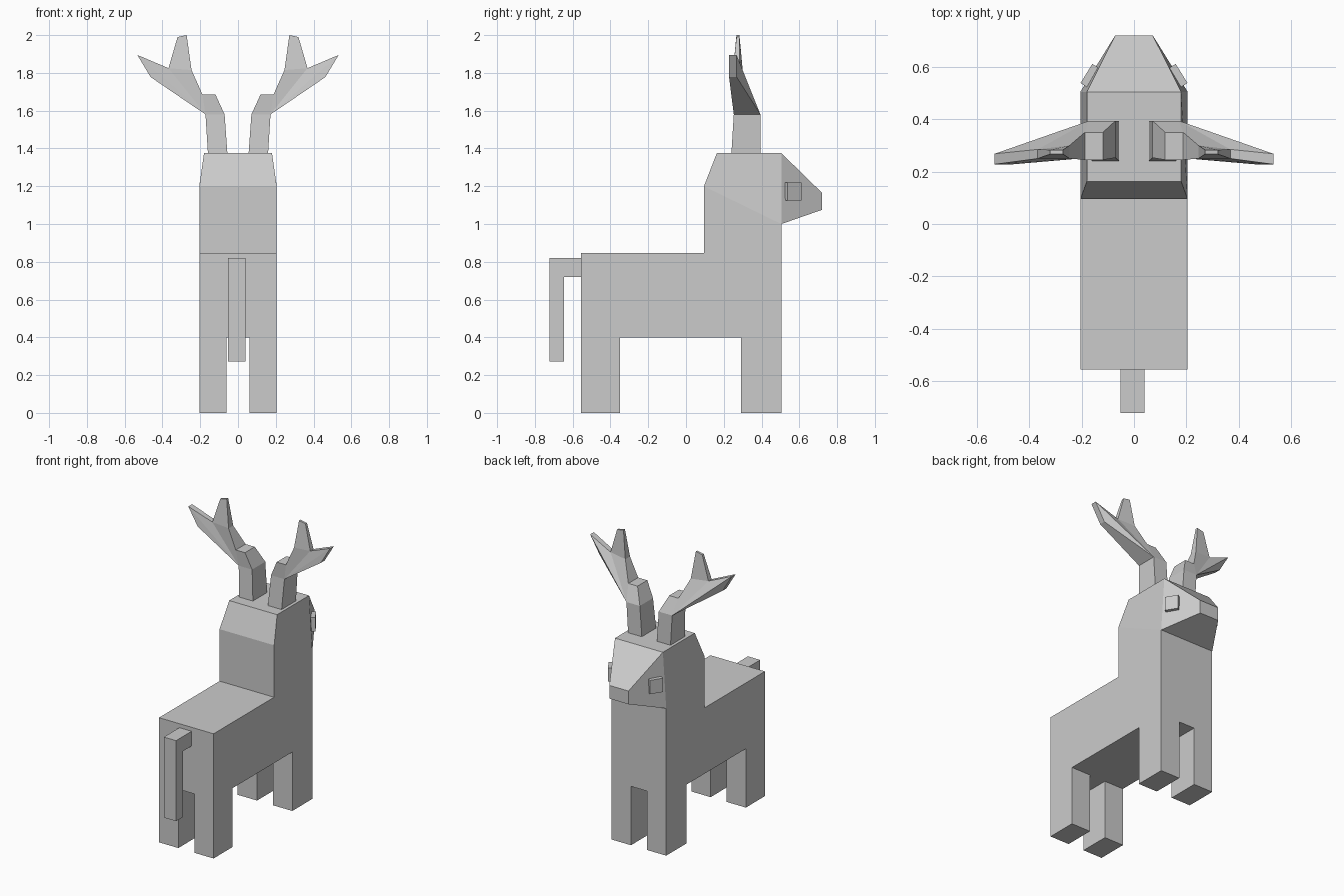
import bpy, bmesh
from mathutils import Matrix, Vector

if "Cube" in bpy.data.objects:
    bpy.data.objects.remove(bpy.data.objects["Cube"])


def finish(name, bm):
    bmesh.ops.recalc_face_normals(bm, faces=bm.faces[:])
    mesh = bpy.data.meshes.new(name)
    bm.to_mesh(mesh)
    bm.free()
    obj = bpy.data.objects.new(name, mesh)
    bpy.context.collection.objects.link(obj)
    return obj


def slab(pairs, cells):
    """Solid between two matching outlines; cells split each flat side."""
    bm = bmesh.new()
    a = [bm.verts.new(p) for p, q in pairs]
    b = [bm.verts.new(q) for p, q in pairs]
    for cell in cells:
        bm.faces.new([a[i] for i in cell])
        bm.faces.new([b[i] for i in reversed(cell)])
    n = len(pairs)
    for i in range(n):
        j = (i + 1) % n
        bm.faces.new((a[i], b[i], b[j], a[j]))
    return bm


# Body, neck and head: side outline as (y, z, half width)
W = 0.205
outline = [(-0.555, 0.4, W), (0.505, 0.4, W), (0.505, 1.0, W),
           (0.72, 1.075, 0.072), (0.72, 1.165, 0.072),
           (0.505, 1.375, 0.18), (0.163, 1.375, 0.18),
           (0.095, 1.2, W), (0.095, 0.847, W), (-0.555, 0.847, W)]
bm = slab([((-w, y, z), (w, y, z)) for y, z, w in outline],
          [(0, 1, 8, 9), (1, 2, 7, 8), (2, 5, 6, 7), (2, 3, 4, 5)])


def belly():
    return [f for f in bm.faces if all(abs(v.co.z - 0.4) < 1e-4 for v in f.verts)]


# Legs: cut the belly into a grid and pull the four corners down
for co, no in [((0, -0.35, 0), (0, 1, 0)), ((0, 0.29, 0), (0, 1, 0)),
               ((-0.06, 0, 0), (1, 0, 0)), ((0.06, 0, 0), (1, 0, 0))]:
    faces = belly()
    geom = set(faces)
    for f in faces:
        geom.update(f.edges)
        geom.update(f.verts)
    bmesh.ops.bisect_plane(bm, geom=list(geom), plane_co=co, plane_no=no)
corners = []
for f in belly():
    c = f.calc_center_median()
    if abs(c.x) > 0.07 and (c.y < -0.36 or c.y > 0.3):
        corners.append(f)
ext = bmesh.ops.extrude_face_region(bm, geom=corners)
for v in ext["geom"]:
    if isinstance(v, bmesh.types.BMVert):
        v.co.z = 0
finish("body", bm)

# Tail: bent L profile
tail = [(-0.555, 0.82), (-0.722, 0.82), (-0.722, 0.273),
        (-0.645, 0.273), (-0.645, 0.72), (-0.555, 0.72)]
finish("tail", slab([((-0.052, y, z), (0.04, y, z)) for y, z in tail],
                    [(0, 1, 4, 5), (1, 2, 3, 4)]))

# Antler outline as (x, z, front y, back y)
antler = [(0.056, 1.37, 0.24, 0.394), (0.159, 1.37, 0.24, 0.394),
          (0.172, 1.58, 0.253, 0.394), (0.463, 1.778, 0.228, 0.268),
          (0.533, 1.895, 0.228, 0.268), (0.368, 1.825, 0.25, 0.285),
          (0.32, 1.99, 0.267, 0.283), (0.272, 2.0, 0.267, 0.283),
          (0.246, 1.815, 0.25, 0.3), (0.188, 1.685, 0.245, 0.35),
          (0.119, 1.685, 0.245, 0.35), (0.071, 1.58, 0.253, 0.394)]
antler_cells = [(0, 1, 2, 11), (11, 2, 9, 10), (2, 3, 4), (2, 4, 5),
                (2, 5, 8, 9), (5, 6, 7, 8)]

for s, side in ((-1, "left"), (1, "right")):
    finish(side + "_antler",
           slab([((s * x, f, z), (s * x, b, z)) for x, z, f, b in antler], antler_cells))
    # Eye: thin block lying on the slanted cheek
    bm = bmesh.new()
    along = Vector((-0.53 * s, 0.85, 0))
    out = Vector((0.85 * s, 0.53, 0))
    rot = Matrix((along, out, (0, 0, 1))).transposed().to_4x4()
    bmesh.ops.create_cube(bm, size=1, matrix=Matrix.Translation((0.169 * s, 0.567, 1.172))
                          @ rot @ Matrix.Diagonal((0.086, 0.03, 0.094, 1)))
    finish(side + "_eye", bm)
